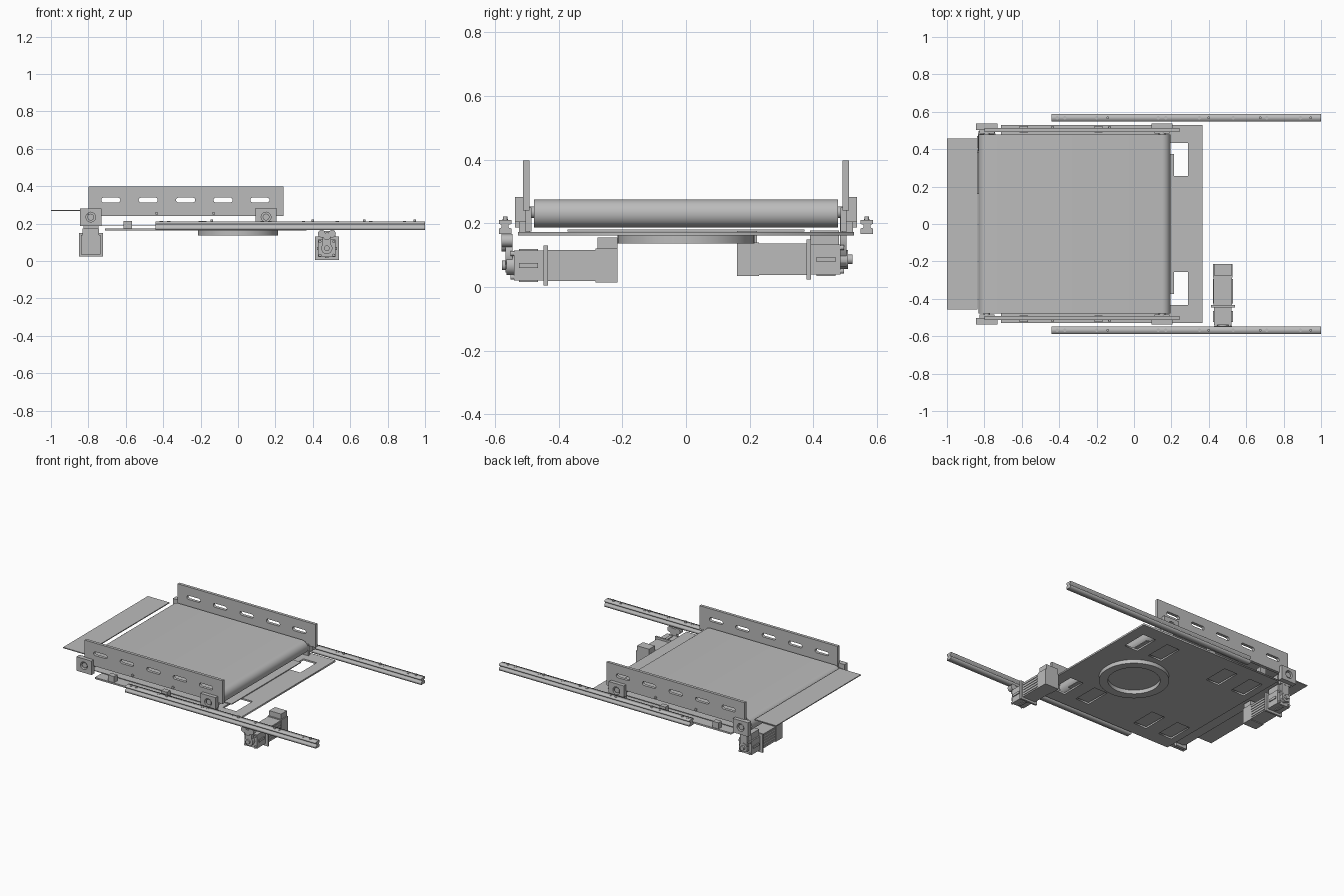
import bpy, bmesh, math
from mathutils import Matrix

if "Cube" in bpy.data.objects:
    bpy.data.objects.remove(bpy.data.objects["Cube"])

grey = bpy.data.materials.new("machine_grey")
grey.use_nodes = True
grey.diffuse_color = (0.5, 0.5, 0.5, 1)
grey.node_tree.nodes["Principled BSDF"].inputs["Base Color"].default_value = (0.5, 0.5, 0.5, 1)

FLAT = (0, 0, 0)                          # outline in x, y
FRONT = (math.pi / 2, 0, 0)               # outline in x, z
SIDE = (math.pi / 2, 0, math.pi / 2)      # outline in y, z


def finish(ob, smooth=False):
    ob.data.materials.clear()
    ob.data.materials.append(grey)
    if smooth:
        bpy.ops.object.select_all(action='DESELECT')
        ob.select_set(True)
        bpy.context.view_layer.objects.active = ob
        bpy.ops.object.shade_smooth_by_angle(angle=math.radians(35))
    return ob


def box(name, x, y, z):
    """Box from (min, max) pairs."""
    bm = bmesh.new()
    bmesh.ops.create_cube(bm, size=1)
    for v in bm.verts:
        v.co = [r[0] if c < 0 else r[1] for c, r in zip(v.co, (x, y, z))]
    me = bpy.data.meshes.new(name)
    bm.to_mesh(me)
    bm.free()
    ob = bpy.data.objects.new(name, me)
    bpy.context.collection.objects.link(ob)
    return finish(ob)


def cyl(name, centre, r, length, axis='Y', sides=32):
    bm = bmesh.new()
    rot = Matrix.Rotation(math.pi / 2, 4, 'X') if axis == 'Y' else Matrix()
    bmesh.ops.create_cone(bm, cap_ends=True, segments=sides, radius1=r, radius2=r,
                          depth=length, matrix=Matrix.Translation(centre) @ rot)
    me = bpy.data.meshes.new(name)
    bm.to_mesh(me)
    bm.free()
    ob = bpy.data.objects.new(name, me)
    bpy.context.collection.objects.link(ob)
    return finish(ob, True)


def rect(x0, x1, y0, y1):
    return [(x0, y0), (x1, y0), (x1, y1), (x0, y1)]


def capsule(x0, x1, y, r, n=12):
    """Rounded slot outline; a circle when x0 equals x1."""
    pts = []
    for cx, start in ((x1, -math.pi / 2), (x0, math.pi / 2)):
        for i in range(n + (x0 != x1)):
            a = start + math.pi * i / n
            pts.append((cx + r * math.cos(a), y + r * math.sin(a)))
    return pts


def plate(name, outlines, centre, thick, facing, smooth=False):
    """Extrude an outline; further outlines inside it become holes."""
    cu = bpy.data.curves.new(name, 'CURVE')
    cu.dimensions, cu.fill_mode, cu.extrude = '2D', 'BOTH', thick / 2
    for pts in outlines:
        sp = cu.splines.new('POLY')
        sp.points.add(len(pts) - 1)
        for p, (a, b) in zip(sp.points, pts):
            p.co = (a, b, 0, 1)
        sp.use_cyclic_u = True
    ob = bpy.data.objects.new(name, cu)
    bpy.context.collection.objects.link(ob)
    ob.location, ob.rotation_euler = centre, facing
    bpy.ops.object.select_all(action='DESELECT')
    ob.select_set(True)
    bpy.context.view_layer.objects.active = ob
    bpy.ops.object.convert(target='MESH')
    return finish(bpy.context.view_layer.objects.active, smooth)


# Base plate with eight windows and the turning ring beneath
windows = [rect(x - 0.05, x + 0.05, y - 0.088, y + 0.088)
           for x in (0.24, 0.05, -0.41, -0.61) for y in (-0.345, 0.345)]
plate("base_plate", [rect(-0.71, 0.365, -0.528, 0.528)] + windows,
      (0, 0, 0.168), 0.011, FLAT)
plate("turning_ring", [capsule(0, 0, 0, 0.215, 32), capsule(0, 0, 0, 0.16, 32)],
      (0, 0, 0.15), 0.027, FLAT, True)

# Conveyor belt loop, rollers, infeed plate and nose strip
plate("belt", [capsule(-0.787, 0.15, 0.231, 0.044), capsule(-0.787, 0.15, 0.231, 0.040)],
      (0, 0, 0), 0.955, FRONT, True)
for name, x in (("rear_roller", -0.787), ("front_roller", 0.15)):
    cyl(name, (x, 0, 0.231), 0.0395, 0.95)
    cyl(name + "_axle", (x, 0, 0.235), 0.018, 1.06)
box("infeed_plate", (-1, -0.838), (-0.457, 0.457), (0.268, 0.274))
box("nose_strip", (0.11, 0.213), (-0.373, 0.373), (0.174, 0.18))

# Parts repeated on both sides
slots = [capsule(x - 0.038, x + 0.038, 0.326, 0.013) for x in (-0.68, -0.48, -0.28, -0.08, 0.117)]
track = [(-0.02, -0.022), (0.02, -0.022), (0.02, -0.006), (0.011, -0.002), (0.011, 0.006),
         (0.02, 0.01), (0.02, 0.022), (-0.02, 0.022), (-0.02, 0.01), (-0.011, 0.006),
         (-0.011, -0.002), (-0.02, -0.006)]
for side, s in (("left", 1), ("right", -1)):
    plate(f"guide_{side}", [rect(-0.8, 0.242, 0.24, 0.398)] + slots,
          (0, s * 0.502, 0), 0.02, FRONT, True)
    for end, x, z0, z1 in (("rear", -0.787, 0.187, 0.282), ("front", 0.15, 0.205, 0.283)):
        plate(f"bearing_block_{end}_{side}",
              [rect(x - 0.057, x + 0.057, z0, z1), capsule(x, x, 0.235, 0.026)],
              (0, s * 0.52, 0), 0.034, FRONT, True)
        box(f"bearing_foot_{end}_{side}", (x - 0.04, x + 0.04),
            sorted((s * 0.485, s * 0.505)), (0.174, 0.25))
    for x in (-0.59, -0.19):
        box(f"support_block_{side}", (x - 0.022, x + 0.022),
            sorted((s * 0.49, s * 0.525)), (0.173, 0.215))
    for x in (-0.435, -0.13):
        cyl(f"guide_pin_{side}", (x, s * 0.514, 0.255), 0.008, 0.014, sides=16)
    # Sliding track with bolt heads
    plate(f"track_{side}", [track], (0.28, s * 0.568, 0.189), 1.44, SIDE)
    for x in (-0.41, -0.37, -0.2, 0.13, 0.17, 0.35, 0.53, 0.71, 0.89):
        cyl(f"track_bolt_{side}", (x, s * 0.568, 0.211), 0.009, 0.004, 'Z', 16)
    for x in (-0.14, 0.4, 0.675, 0.945):
        cyl(f"track_stud_{side}", (x, s * 0.568, 0.215), 0.007, 0.014, 'Z', 16)


def motor(name, x, z, y_end, s):
    """Geared motor along y; its output face is at y_end, facing s."""
    def part(label, w, d0, d1, z0, z1):
        box(f"{name}_{label}", (x - w, x + w),
            sorted((y_end - s * d0, y_end - s * d1)), (z + z0, z + z1))

    part("gearbox", 0.047, 0, 0.093, -0.047, 0.047)
    part("flange", 0.064, 0.093, 0.106, -0.063, 0.063)
    part("body", 0.049, 0.106, 0.255, -0.049, 0.049)
    part("rear_cap", 0.052, 0.255, 0.325, -0.053, 0.053)
    part("connector", 0.045, 0.262, 0.325, 0.053, 0.088)
    part("gearbox_rib", 0.01, 0.015, 0.075, -0.052, 0.052)
    part("side_rib", 0.053, 0.015, 0.075, -0.008, 0.008)
    # Cooling fins
    for i in range(5):
        h = -0.036 + 0.018 * i
        part("side_fin", 0.053, 0.115, 0.245, h - 0.004, h + 0.004)
    # Flange bolts, output hub and drive wheel
    for dx in (-1, 1):
        for dz in (-1, 1):
            cyl(f"{name}_bolt", (x + dx * 0.037, y_end + s * 0.004, z + dz * 0.037),
                0.008, 0.014, sides=12)
    cyl(f"{name}_hub", (x, y_end + s * 0.012, z), 0.03, 0.024)
    cyl(f"{name}_shaft", (x, y_end + s * 0.02, z), 0.015, 0.036)


# Travel motor with a pinion cluster under the right track
motor("travel_motor", 0.475, 0.068, -0.54, -1)
plate("travel_arm", [rect(0.452, 0.498, 0.045, 0.16)], (0, -0.556, 0), 0.022, FRONT)
for dx, dz in ((-0.028, 0.146), (0.028, 0.146), (0, 0.132)):
    cyl("travel_pinion", (0.475 + dx, -0.562, dz), 0.02, 0.034, sides=20)

# Belt motor with its drive link up to the rear roller
motor("belt_motor", -0.787, 0.087, 0.485, 1)
plate("belt_drive_link", [rect(-0.815, -0.759, 0.065, 0.25)], (0, 0.494, 0), 0.02, FRONT)
box("belt_motor_mount", (-0.825, -0.747), (0.39, 0.48), (0.133, 0.178))
